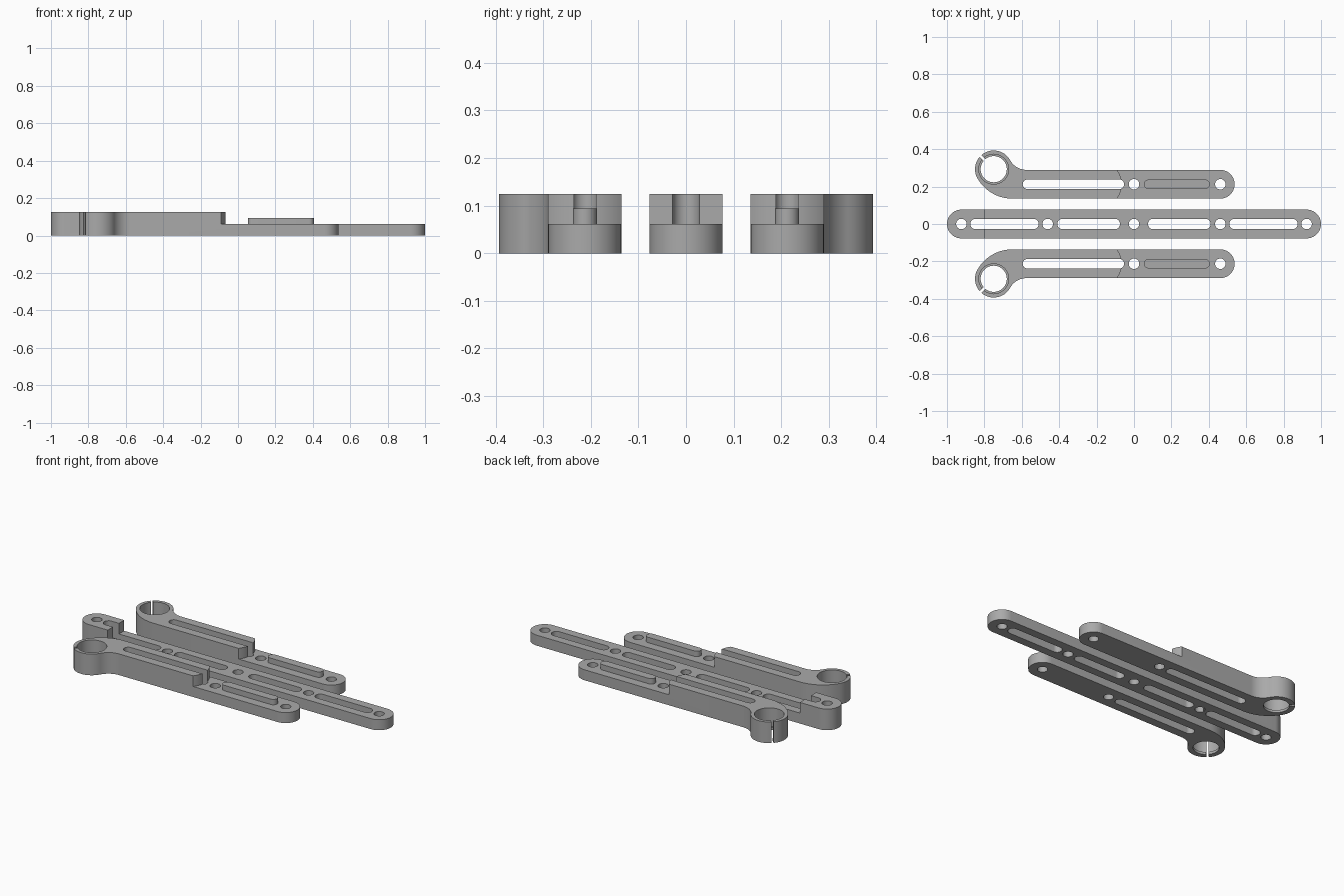
import bpy, bmesh
from math import sin, cos, pi, atan2, sqrt

if "Cube" in bpy.data.objects:
    bpy.data.objects.remove(bpy.data.objects["Cube"], do_unlink=True)

HALF = 0.077      # half width of every bar
SLOT = 0.028      # half width of slots and holes
LOW, TOP = 0.062, 0.125
ARM_Y = 0.2125
RING_X, RING_Y, RING_R = -0.75, 0.293, 0.1

grey = bpy.data.materials.new("grey plastic")
grey.use_nodes = True
grey.diffuse_color = (0.4, 0.4, 0.4, 1)
grey.node_tree.nodes["Principled BSDF"].inputs["Base Color"].default_value = (0.4, 0.4, 0.4, 1)


def arc(cx, cy, r, a, b, n=20):
    return [(cx + r * cos(a + (b - a) * i / n), cy + r * sin(a + (b - a) * i / n))
            for i in range(n + 1)]


def capsule(x0, x1, y, r):
    return arc(x1 - r, y, r, -pi / 2, pi / 2) + arc(x0 + r, y, r, pi / 2, 3 * pi / 2)


def circle(x, y, r, n=48):
    return arc(x, y, r, 0, 2 * pi, n)[:-1]


def prism(name, outline, z0, z1, mirror=1):
    """Extrude a plan outline between two heights."""
    bm = bmesh.new()
    face = bm.faces.new([bm.verts.new((x, y * mirror, z0)) for x, y in outline])
    side = bmesh.ops.extrude_face_region(bm, geom=[face])
    verts = [v for v in side["geom"] if isinstance(v, bmesh.types.BMVert)]
    bmesh.ops.translate(bm, verts=verts, vec=(0, 0, z1 - z0))
    bmesh.ops.recalc_face_normals(bm, faces=bm.faces)
    mesh = bpy.data.meshes.new(name)
    bm.to_mesh(mesh)
    bm.free()
    mesh.materials.append(grey)
    obj = bpy.data.objects.new(name, mesh)
    bpy.context.collection.objects.link(obj)
    return obj


def cut(obj, outline, z0=-0.1, z1=0.3, mirror=1):
    """Subtract an extruded outline and discard the cutter."""
    tool = prism("cutter", outline, z0, z1, mirror)
    tool.hide_render = True
    mod = obj.modifiers.new("cut", "BOOLEAN")
    mod.operation, mod.solver, mod.object = "DIFFERENCE", "EXACT", tool
    bpy.context.view_layer.objects.active = obj
    bpy.ops.object.modifier_apply(modifier=mod.name)
    bpy.data.objects.remove(tool, do_unlink=True)


def step(x, y, way):
    """Outline of the space beyond a gently rounded shoulder at x."""
    r, a = 0.125, 0.75
    curve = [(x + way * (px - r), y + py) for px, py in arc(0, 0, r, -a, a)]
    return curve + [(x + way * 1.2, y + 0.085), (x + way * 1.2, y - 0.085)]


def smooth(obj):
    bpy.ops.object.select_all(action="DESELECT")
    obj.select_set(True)
    bpy.context.view_layer.objects.active = obj
    bpy.ops.object.shade_smooth_by_angle(angle=pi / 6)


# Centre bar: thick middle, thin ends, five holes and four slots
bar = prism("centre_bar", capsule(-1, 1, 0, HALF), 0, TOP)
for way in (-1, 1):
    cut(bar, step(0.402, 0, way), LOW)
    for a, b in ((0.075, 0.41), (0.51, 0.875)):
        cut(bar, capsule(min(way * a, way * b), max(way * a, way * b), 0, SLOT))
for x in (-0.923, -0.4615, 0, 0.4615, 0.923):
    cut(bar, circle(x, 0, SLOT))
smooth(bar)

# Arm outline: straight bar blended into a clamp ring
y0, y1 = ARM_Y - HALF, ARM_Y + HALF
fr = 0.1                                       # inner fillet
fy = y1 + fr
fx = RING_X + sqrt((RING_R + fr) ** 2 - (fy - RING_Y) ** 2)
f_ang = atan2(fy - RING_Y, fx - RING_X)
bx, d = RING_X + 0.1, RING_Y - y0              # outer sweep
br = (0.1 ** 2 + d * d - RING_R ** 2) / (2 * (d - RING_R))
b_ang = atan2(RING_Y - y0 - br, RING_X - bx) + 2 * pi
arm_outline = (arc(0.538 - HALF, ARM_Y, HALF, -pi / 2, pi / 2)
               + arc(fx, fy, fr, -pi / 2, f_ang - pi)
               + arc(RING_X, RING_Y, RING_R, f_ang, b_ang, 40)[1:]
               + arc(bx, y0 + br, br, b_ang, 3 * pi / 2)[1:])

# Slit through the clamp ring, pointing diagonally outward
u, w = sqrt(0.5), 0.006
slit = [(RING_X - u * t - u * s, RING_Y + u * t - u * s)
        for t, s in ((0.03, -w), (0.15, -w), (0.15, w), (0.03, w))]

for side, m in (("back", 1), ("front", -1)):
    arm = prism(side + "_arm", arm_outline, 0, TOP, m)
    cut(arm, step(-0.065, ARM_Y, 1), LOW, mirror=m)
    cut(arm, capsule(-0.595, -0.053, ARM_Y, 0.026), mirror=m)
    for x in (0, 0.4615):
        cut(arm, circle(x, ARM_Y, SLOT), mirror=m)
    cut(arm, circle(RING_X, RING_Y, 0.07), mirror=m)
    cut(arm, circle(RING_X, RING_Y, 0.08), 0.015, mirror=m)
    cut(arm, slit, mirror=m)
    smooth(arm)
    # Raised guide rail on the thin end
    smooth(prism(side + "_guide_rail", capsule(0.053, 0.405, ARM_Y, 0.025), LOW - 0.01, 0.094, m))
